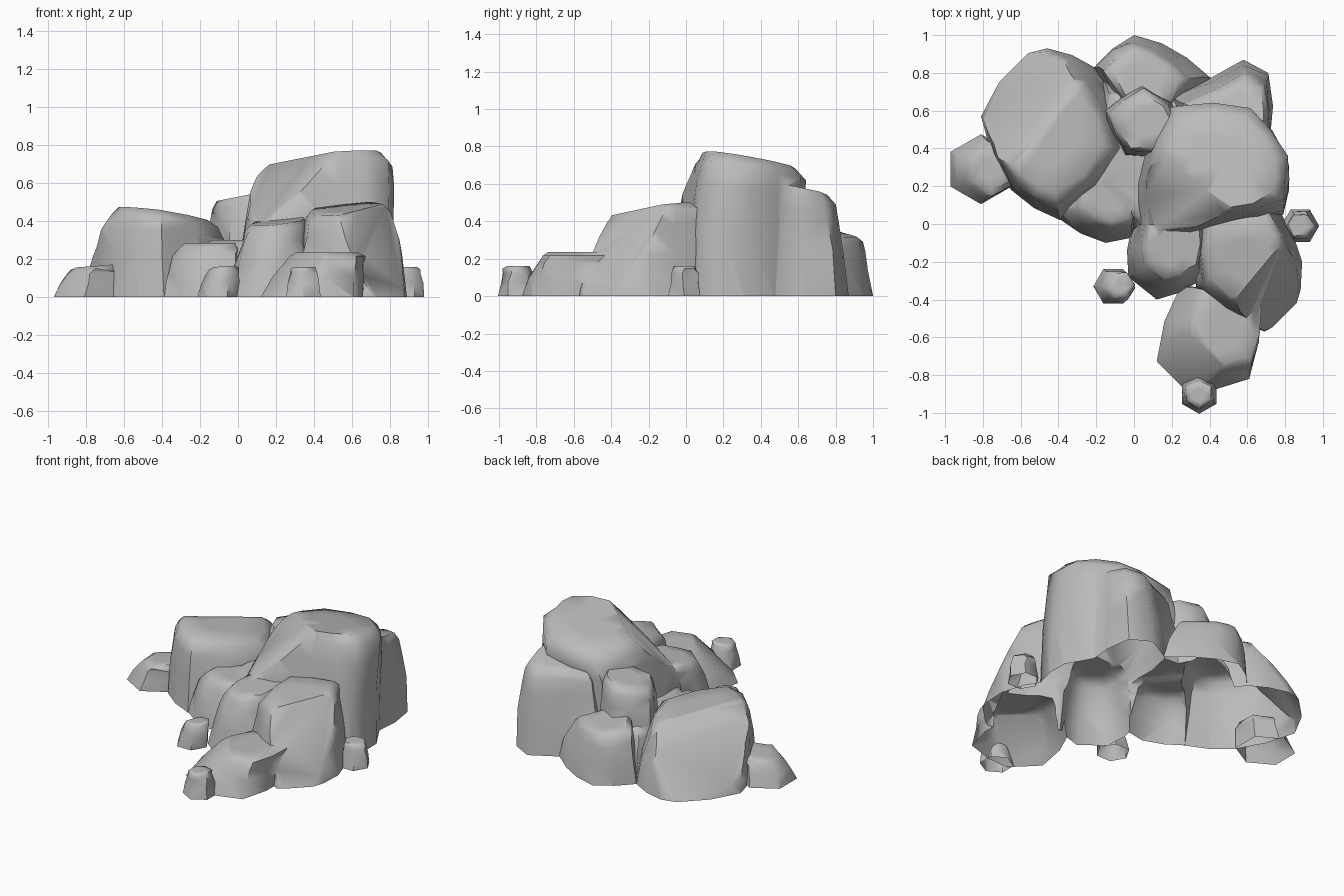
import bpy
import bmesh
import random
from math import cos, sin, tau
from mathutils import Vector

random.seed(4)
if "Cube" in bpy.data.objects:
    bpy.data.objects.remove(bpy.data.objects["Cube"])

stone = bpy.data.materials.new("grey stone")
stone.use_nodes = True
colour = (.5, .5, .5, 1)
stone.diffuse_color = colour
stone.node_tree.nodes["Principled BSDF"].inputs["Base Color"].default_value = colour

# Side profile of every boulder: height fraction, blend towards the crown, crown inset
PROFILE = [(0, 0, 1), (.45, .35, 1), (.76, .75, 1), (.92, 1, .99), (1, 1, .84), (1, 1, .45)]


def bulged(corners):
    """Split the long sides of a counter-clockwise footprint and push the middles outward."""
    points = []
    for a, b in zip(corners, corners[1:] + corners[:1]):
        points.append(a)
        side = b - a
        if side.length > .25:
            points.append((a + b) / 2 + Vector((side.y, -side.x)) * .06)
    return points


def boulder(name, corners, height, slope=(0, 0), taper=.82, shift=(0, 0), chop=None):
    """Loft a footprint up to a smaller, sloping crown and chop one shoulder off at a slant."""
    foot = bulged([Vector(c) for c in corners])
    centre = sum(foot, Vector((0, 0))) / len(foot)
    crown_centre = centre + Vector(shift)
    crown = [crown_centre + (p - centre) * taper for p in foot]

    def crown_z(p):
        return height + Vector(slope).dot(p - centre)

    bm = bmesh.new()
    rings = [[bm.verts.new((p.x, p.y, -.05)) for p in foot]]
    for level, blend, inset in PROFILE:
        ring = []
        for a, b in zip(foot, crown):
            p = crown_centre + (a.lerp(b, blend) - crown_centre) * inset
            if level:
                p += Vector((random.uniform(-.01, .01), random.uniform(-.01, .01)))
            ring.append(bm.verts.new((p.x, p.y, level * crown_z(p))))
        rings.append(ring)
    tip = bm.verts.new((*crown_centre, crown_z(crown_centre)))
    for i in range(len(foot)):
        for low, high in zip(rings, rings[1:]):
            bm.faces.new((low[i - 1], low[i], high[i], high[i - 1]))
        bm.faces.new((rings[-1][i - 1], rings[-1][i], tip))
    bm.faces.new(rings[0][::-1])
    bmesh.ops.triangulate(bm, faces=bm.faces[:])
    if chop:
        bmesh.ops.bisect_plane(bm, geom=bm.verts[:] + bm.edges[:] + bm.faces[:],
                               plane_co=chop[0], plane_no=chop[1], clear_outer=True)
        bmesh.ops.holes_fill(bm, edges=[e for e in bm.edges if e.is_boundary])
        bmesh.ops.recalc_face_normals(bm, faces=bm.faces[:])
    mesh = bpy.data.meshes.new(name)
    bm.to_mesh(mesh)
    bm.free()
    mesh.materials.append(stone)
    obj = bpy.data.objects.new(name, mesh)
    bpy.context.collection.objects.link(obj)
    return obj


def add_to_outcrop(*shape, **options):
    """Make a boulder and fuse it with the outcrop."""
    part = boulder(*shape, **options)
    union = outcrop.modifiers.new(part.name, 'BOOLEAN')
    union.operation = 'UNION'
    union.solver = 'EXACT'
    union.object = part


def finish(obj):
    """Cut the rock open at ground level and smooth it, keeping the cracks sharp."""
    bm = bmesh.new()
    bm.from_mesh(obj.data)
    bmesh.ops.bisect_plane(bm, geom=bm.verts[:] + bm.edges[:] + bm.faces[:],
                           plane_co=(0, 0, 0), plane_no=(0, 0, 1), clear_inner=True)
    bm.to_mesh(obj.data)
    bm.free()
    bpy.ops.object.select_all(action='DESELECT')
    obj.select_set(True)
    bpy.context.view_layer.objects.active = obj
    bpy.ops.object.shade_smooth_by_angle(angle=1)


def loose_stone(name, x, y, radius, lean=0, turn=0):
    """A small six-sided stone whose crown leans to one side."""
    angles = [tau * (i + turn) / 6 for i in range(6)]
    corners = [(x + radius * cos(a), y + radius * sin(a)) for a in angles]
    finish(boulder(name, corners, .16, (lean / 2, 0), .72, (lean / 3, 0)))


# Tall summit block with a long slope down to the front left
outcrop = boulder("rock_outcrop", [
    (.03, -.07), (.5, -.04), (.79, .05), (.82, .31), (.6, .61), (.14, .61), (-.02, .2)],
    .735, (.08, -.16), .86, (.05, .06), ((.28, .28, .74), (-.75, -.75, 1)))

# Low mass that fills the gaps between the boulders
add_to_outcrop("core_mass", [
    (-.25, .2), (.2, -.2), (.5, .3), (.38, .7), (-.17, .76)],
    .3)

# Boulders on the left and at the back
add_to_outcrop("left_boulder", [
    (-.81, .57), (-.65, .18), (-.39, .02), (0, .4), (-.21, .83), (-.46, .93), (-.58, .9)],
    .435, (-.13, -.08), .8, (-.01, -.03), ((-.48, .48, .46), (-1, 1, 1.1)))
add_to_outcrop("left_ledge", [
    (-.4, .03), (-.15, -.1), (0, -.07), (.05, .35), (-.3, .3)],
    .285, taper=.76, shift=(.03, .03))
add_to_outcrop("back_boulder", [
    (-.21, .83), (.1, .45), (.41, .77), (.28, .88), (0, 1)],
    .33, (-.1, -.15), .72, (-.03, 0))
add_to_outcrop("middle_rock", [
    (-.17, .6), (-.05, .36), (.28, .38), (.2, .66), (.05, .75)],
    .54, (.2, 0), .85)
add_to_outcrop("back_right_rock", [
    (.17, .68), (.3, .4), (.72, .45), (.71, .8), (.58, .87), (.4, .77)],
    .56, (.1, -.2), shift=(.03, -.03))

# Boulders stepping down to the front
add_to_outcrop("front_right_boulder", [
    (.34, .05), (.33, -.35), (.69, -.57), (.84, -.49), (.89, -.2), (.75, .1)],
    .465, (.1, .13), shift=(-.02, .02), chop=((.66, -.26, .45), (1, -1, .8)))
add_to_outcrop("front_middle_rock", [
    (-.01, 0), (-.03, -.28), (.12, -.4), (.35, -.3), (.38, .05)],
    .39, (.1, .1), .78, (.03, .04))
add_to_outcrop("front_slab", [
    (.25, -.32), (.12, -.73), (.23, -.89), (.61, -.82), (.66, -.45)],
    .235, taper=.76, shift=(.07, .05), chop=((.34, -.62, .23), (-.7, -.7, 1)))

# Fuse everything into one shell
graph = bpy.context.evaluated_depsgraph_get()
fused = bpy.data.meshes.new_from_object(outcrop.evaluated_get(graph))
parts = [union.object for union in outcrop.modifiers]
outcrop.modifiers.clear()
outcrop.data = fused
for part in parts:
    bpy.data.objects.remove(part)
finish(outcrop)

# Loose stones around the foot
loose_stone("left_stone", -.81, .29, .185, .15, .5)
loose_stone("front_stone", .345, -.9, .105, 0, .5)
loose_stone("front_left_stone", -.11, -.33, .105, .12)
loose_stone("right_stone", .88, -.01, .1)
